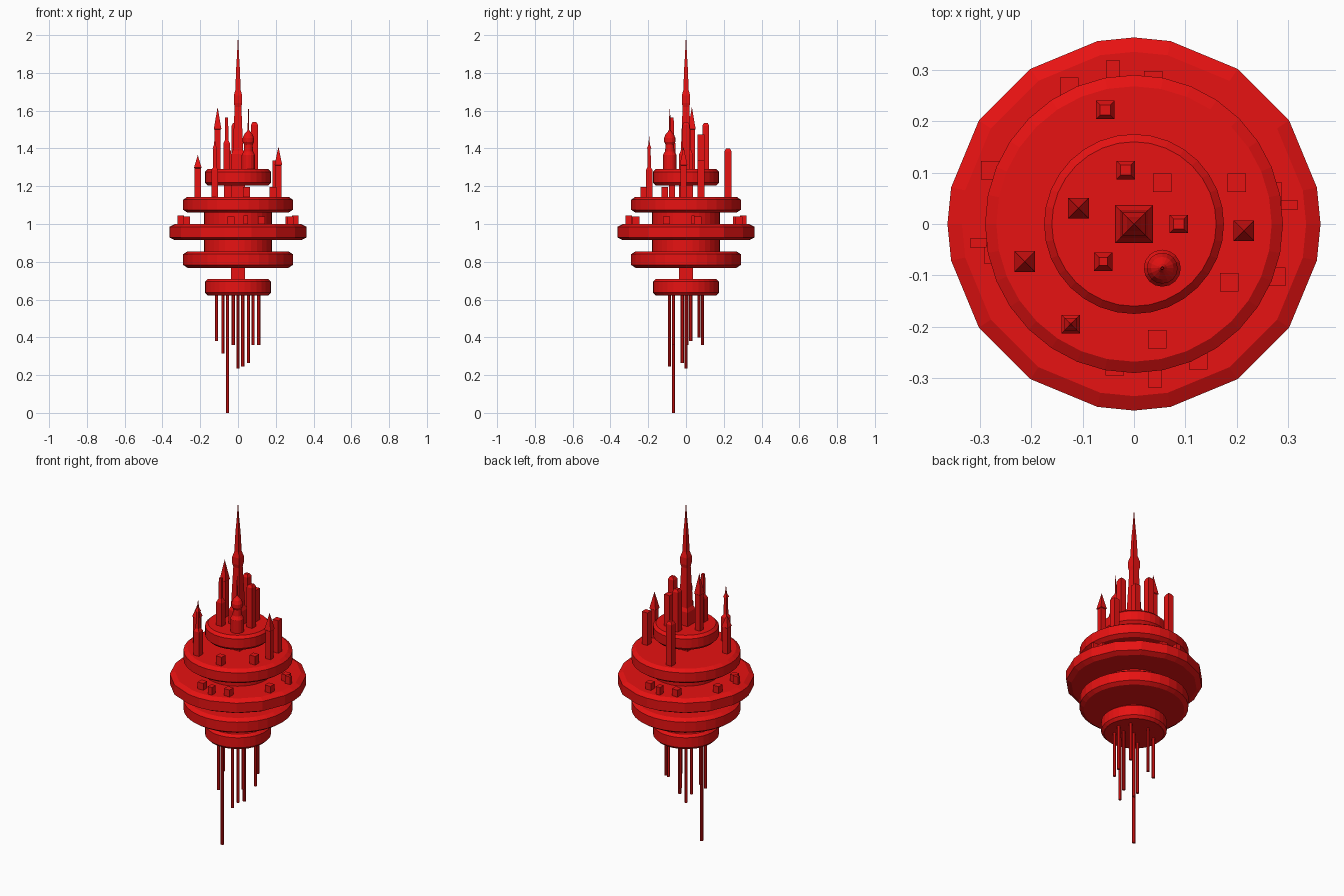
import bpy, math

red = bpy.data.materials.new("red")
red.diffuse_color = (0.8, 0.006, 0.006, 1)


def lathe(name, profile, angles, loc=(0, 0)):
    """Stack rings of (half width, z) around a vertical axis; a zero width makes a point."""
    verts, faces, rings = [], [], []
    n = len(angles)
    for r, z in profile:
        if r == 0:
            rings.append([len(verts)] * n)
            verts.append((0, 0, z))
        else:
            rings.append(list(range(len(verts), len(verts) + n)))
            verts += [(r * math.cos(a), r * math.sin(a), z) for a in angles]
    for lo, hi in zip(rings, rings[1:]):
        for i in range(n):
            j = (i + 1) % n
            f = [lo[i], lo[j], hi[j], hi[i]]
            faces.append(list(dict.fromkeys(f)))
    if profile[0][0]:
        faces.append(rings[0][::-1])
    if profile[-1][0]:
        faces.append(rings[-1])
    me = bpy.data.meshes.new(name)
    me.from_pydata(verts, [], faces)
    me.materials.append(red)
    ob = bpy.data.objects.new(name, me)
    ob.location = (loc[0], loc[1], 0)
    bpy.context.collection.objects.link(ob)
    return ob


def ring(n, offset=0):
    return [math.tau * i / n + offset for i in range(n)]


def square_tower(name, loc, profile):
    k = math.sqrt(2)
    return lathe(name, [(w * k, z) for w, z in profile], ring(4, math.pi / 4), loc)


def box(name, x, y, hx, hy, z0, z1):
    ob = square_tower(name, (x, y), [(1, z0), (1, z1)])
    ob.scale = (hx, hy, 1)


def disc(name, r, z0, z1, angles, b, c):
    lathe(name, [(r - b, z0), (r, z0 + c), (r, z1 - c), (r - b, z1)], angles)


# Stacked platforms; the widest has a coarser rim
round32 = ring(32)
coarse = [math.radians(q * 90 + a) for q in range(4) for a in (0, 11.25, 33.75, 56.25, 78.75)]
disc("top_platform", 0.175, 1.205, 1.29, round32, 0.015, 0.015)
disc("upper_platform", 0.29, 1.06, 1.144, round32, 0.022, 0.015)
disc("main_platform", 0.363, 0.914, 1.0, coarse, 0.028, 0.015)
disc("lower_platform", 0.29, 0.768, 0.855, round32, 0.022, 0.015)
disc("bottom_platform", 0.175, 0.622, 0.71, round32, 0.015, 0.015)

# Drums and core joining the platforms
lathe("upper_drum", [(0.18, 0.99), (0.18, 1.07)], round32)
lathe("lower_drum", [(0.18, 0.845), (0.18, 0.925)], round32)
square_tower("core", (0, 0), [(0.036, 0.70), (0.036, 1.22)])

# Central spire
square_tower("central_spire", (0, 0), [
    (0.037, 1.28), (0.036, 1.37), (0.027, 1.39), (0.018, 1.62), (0.022, 1.64),
    (0.022, 1.68), (0.014, 1.71), (0.010, 1.82), (0.005, 1.90), (0, 2.0)])

# Domed round tower
lathe("domed_tower", [
    (0.036, 1.28), (0.036, 1.365), (0.025, 1.385), (0.022, 1.42), (0.030, 1.435),
    (0.030, 1.455), (0.022, 1.475), (0.009, 1.49), (0.004, 1.50), (0.002, 1.61)],
    ring(16), (0.055, -0.086))

# Pointed-roof towers: x, y, base, eaves, tip
for x, y, z0, z1, z2 in [(-0.108, 0.031, 1.28, 1.50, 1.62),
                         (-0.213, -0.073, 1.13, 1.295, 1.365),
                         (0.214, -0.013, 1.13, 1.31, 1.41)]:
    square_tower("pointed_tower", (x, y), [
        (0.016, z0), (0.016, z1), (0.020, z1 + 0.003), (0, z2)])

# Stepped towers with a mast: x, y, base, shoulder, neck, tip
for x, y, z0, z1, z2, z3 in [(-0.06, -0.073, 1.28, 1.425, 1.445, 1.565),
                             (-0.123, -0.195, 1.13, 1.285, 1.30, 1.40)]:
    square_tower("stepped_tower", (x, y), [
        (0.018, z0), (0.018, z1), (0.009, z2), (0.008, z3)])
square_tower("stepped_tower_tip", (-0.123, -0.195), [(0.012, 1.40), (0.004, 1.42), (0, 1.47)])

# Chamfered towers: x, y, base, top
for x, y, z0, z1 in [(0.087, 0, 1.28, 1.54), (-0.016, 0.105, 1.28, 1.535),
                     (-0.056, 0.222, 1.13, 1.40)]:
    square_tower("chamfered_tower", (x, y), [
        (0.018, z0), (0.018, z1 - 0.015), (0.010, z1)])

# Flat-roofed blocks on the top and upper platforms
for x, y, z0, z1 in [(0.055, 0.08, 1.28, 1.475), (0.2, 0.08, 1.13, 1.335),
                     (0.185, -0.113, 1.13, 1.195), (0.045, -0.224, 1.13, 1.195)]:
    box("flat_block", x, y, 0.018, 0.018, z0, z1)

# Small cabins on the main platform
for x, y in [(-0.126, 0.267), (0.037, 0.28), (-0.28, 0.105), (0.27, 0.063),
             (-0.273, -0.06), (0.277, -0.103), (-0.037, -0.277), (0.125, -0.265)]:
    box("cabin", x, y, 0.018, 0.018, 0.99, 1.04)
for s in (-1, 1):
    box("side_cabin", 0.303 * s, 0.037 * s, 0.016, 0.009, 0.99, 1.045)
    box("end_cabin", -0.041 * s, 0.302 * s, 0.013, 0.017, 0.99, 1.045)

# Hanging rods below: x, y, lower end
for x, y, z in [(0, 0, 0.235), (-0.055, -0.067, 0), (0.025, -0.087, 0.245),
                (0.055, -0.02, 0.265), (-0.025, 0.087, 0.36), (0.11, 0.005, 0.36),
                (0.08, 0.069, 0.40), (0.08, -0.067, 0.36), (-0.113, 0.025, 0.38),
                (-0.08, -0.067, 0.315)]:
    lathe("hanging_rod", [(0.009, z), (0.009, 0.64)], ring(8, math.pi / 8), (x, y))
